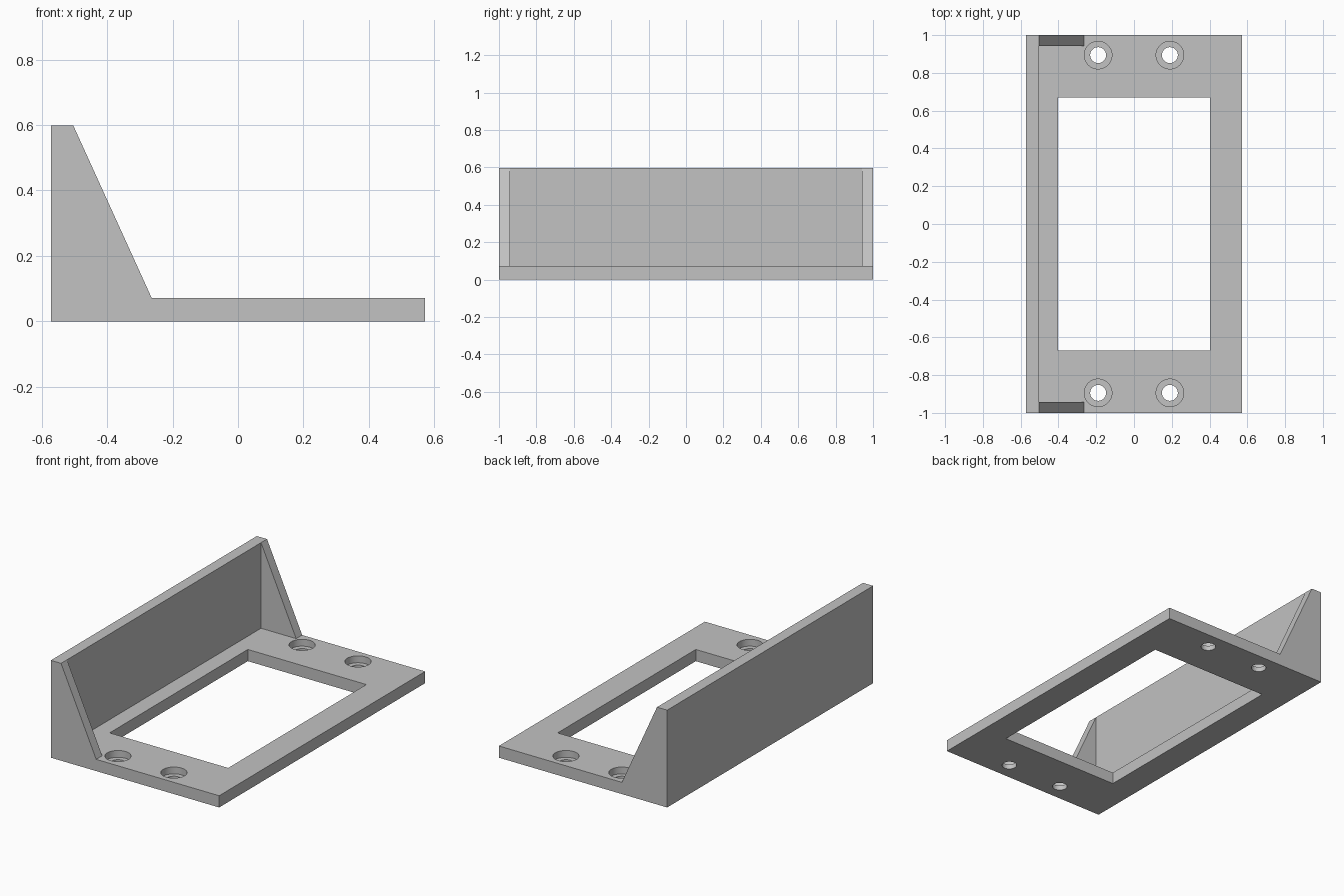
import bpy, bmesh
from mathutils import Matrix

if "Cube" in bpy.data.objects:
    bpy.data.objects.remove(bpy.data.objects["Cube"], do_unlink=True)

HALF_X, HALF_Y, HEIGHT = 0.572, 1.0, 0.598
PLATE_TOP, WALL_X, TOE_X, GUSSET = 0.072, -0.503, -0.264, 0.058

grey = bpy.data.materials.new("plain grey")
grey.use_nodes = True
grey.diffuse_color = (0.54, 0.54, 0.54, 1)
grey.node_tree.nodes["Principled BSDF"].inputs["Base Color"].default_value = grey.diffuse_color


def make_object(name, bm):
    bmesh.ops.recalc_face_normals(bm, faces=bm.faces)
    mesh = bpy.data.meshes.new(name)
    bm.to_mesh(mesh)
    bm.free()
    mesh.materials.append(grey)
    obj = bpy.data.objects.new(name, mesh)
    bpy.context.collection.objects.link(obj)
    return obj


def extrude_profile(name, points, y0, y1):
    """Extrude an (x, z) outline along y."""
    bm = bmesh.new()
    face = bm.faces.new([bm.verts.new((x, y0, z)) for x, z in points])
    new = bmesh.ops.extrude_face_region(bm, geom=[face])["geom"]
    verts = [v for v in new if isinstance(v, bmesh.types.BMVert)]
    bmesh.ops.translate(bm, verts=verts, vec=(0, y1 - y0, 0))
    return make_object(name, bm)


def cylinder(name, x, y, radius, z0, z1):
    bm = bmesh.new()
    bmesh.ops.create_cone(bm, cap_ends=True, segments=48, radius1=radius, radius2=radius,
                          depth=z1 - z0, matrix=Matrix.Translation((x, y, (z0 + z1) / 2)))
    return make_object(name, bm)


def combine(target, other, operation):
    """Apply a boolean and discard the second solid."""
    mod = target.modifiers.new(other.name, "BOOLEAN")
    mod.operation, mod.solver, mod.object = operation, "EXACT", other
    bpy.context.view_layer.objects.active = target
    bpy.ops.object.modifier_apply(modifier=mod.name)
    bpy.data.objects.remove(other, do_unlink=True)


# Base plate and upright wall as one L section
bracket = extrude_profile("mounting_bracket", [
    (-HALF_X, 0), (HALF_X, 0), (HALF_X, PLATE_TOP),
    (WALL_X, PLATE_TOP), (WALL_X, HEIGHT), (-HALF_X, HEIGHT)], -HALF_Y, HALF_Y)

# Triangular gussets flush with both ends
for side in (-1, 1):
    gusset = extrude_profile("end_gusset", [
        (WALL_X, PLATE_TOP), (TOE_X, PLATE_TOP), (WALL_X, HEIGHT)],
        side * (HALF_Y - GUSSET), side * HALF_Y)
    combine(bracket, gusset, "UNION")

# Rectangular opening in the plate
opening = extrude_profile("opening_cutter", [
    (-0.403, -0.1), (0.403, -0.1), (0.403, 0.2), (-0.403, 0.2)], -0.671, 0.671)
combine(bracket, opening, "DIFFERENCE")

# Counterbored screw holes
for x in (-0.19, 0.19):
    for y in (-0.894, 0.894):
        combine(bracket, cylinder("bore_cutter", x, y, 0.042, -0.1, 0.2), "DIFFERENCE")
        combine(bracket, cylinder("counterbore_cutter", x, y, 0.073, 0.03, 0.2), "DIFFERENCE")

bpy.ops.object.select_all(action="DESELECT")
bracket.select_set(True)
bpy.context.view_layer.objects.active = bracket
bpy.ops.object.shade_smooth_by_angle(angle=0.5)
